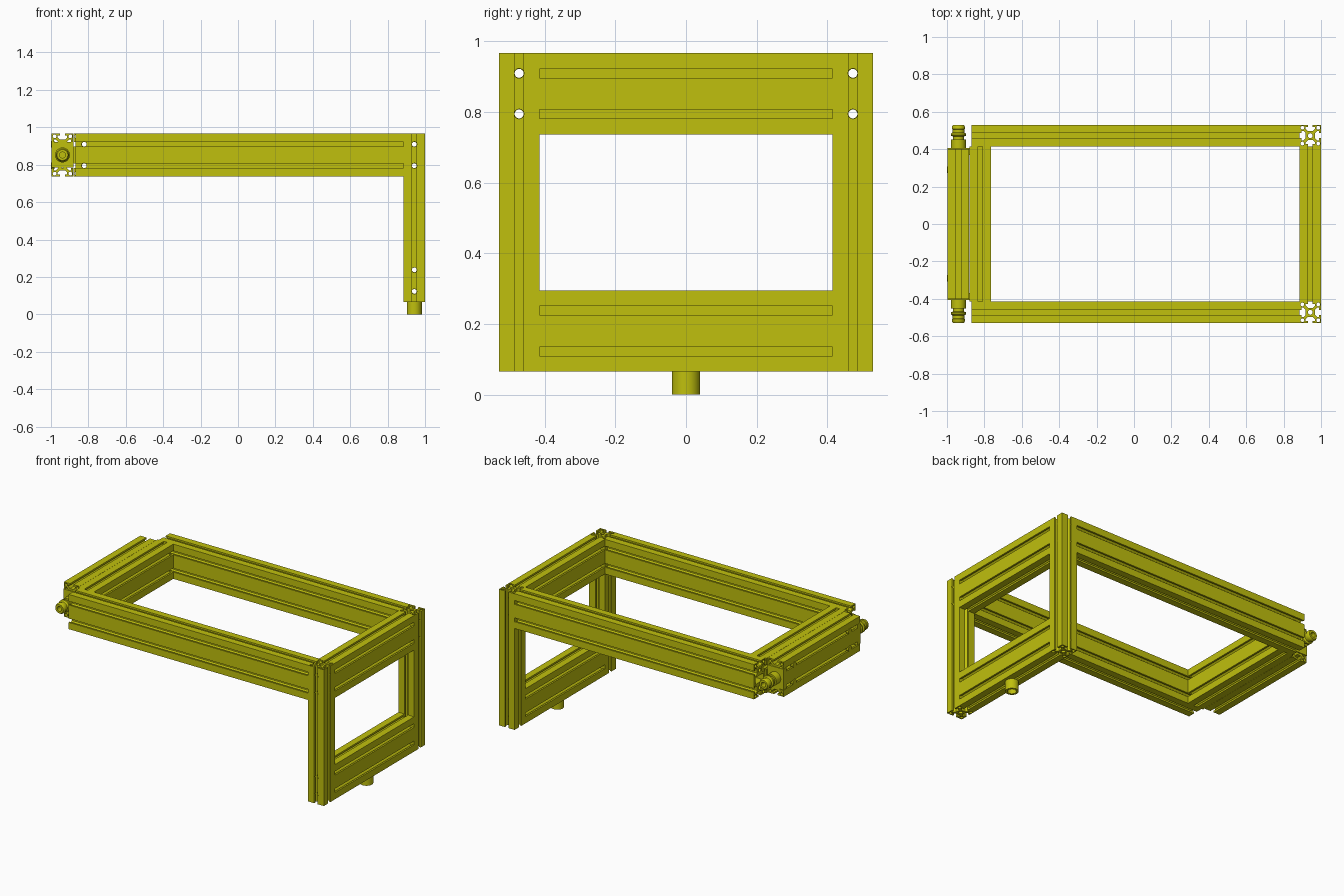
import bpy, bmesh, math
from mathutils import Vector, Matrix

if "Cube" in bpy.data.objects:
    bpy.data.objects.remove(bpy.data.objects["Cube"])

CELL = 0.115            # side of one profile cell
MM = CELL / 45          # slot details are laid out on a 45-step cell
mat = bpy.data.materials.new("olive_yellow")
mat.diffuse_color = (0.525, 0.525, 0.004, 1)
mat.use_nodes = True
mat.node_tree.nodes["Principled BSDF"].inputs["Base Color"].default_value = mat.diffuse_color


def finish(bm, name, smooth=False):
    bmesh.ops.recalc_face_normals(bm, faces=bm.faces)
    me = bpy.data.meshes.new(name)
    bm.to_mesh(me)
    bm.free()
    me.materials.append(mat)
    ob = bpy.data.objects.new(name, me)
    bpy.context.collection.objects.link(ob)
    if smooth:
        bpy.ops.object.select_all(action='DESELECT')
        ob.select_set(True)
        bpy.context.view_layer.objects.active = ob
        bpy.ops.object.shade_smooth_by_angle(angle=math.radians(35))
    return ob


def circle(u, v, r, n=16):
    return [(u + r * math.cos(2 * math.pi * i / n), v + r * math.sin(2 * math.pi * i / n)) for i in range(n)]


def profile(cells):
    """Loops of a T-slot profile, one cell wide (u) and some cells tall (v)."""
    hu, hv = 22.5, 22.5 * cells
    slot = [(-5, 0), (-5, 4.5), (-10, 4.5), (-10, 8), (-5, 13),
            (5, 13), (10, 8), (10, 4.5), (5, 4.5), (5, 0)]
    mids = [45 * (i - (cells - 1) / 2) for i in range(cells)]
    outer = []
    for corner, t, inward, centres in (
            ((-hu, -hv), (1, 0), (0, 1), [0]), ((hu, -hv), (0, 1), (-1, 0), mids),
            ((hu, hv), (-1, 0), (0, -1), [0]), ((-hu, hv), (0, -1), (1, 0), mids)):
        outer.append(corner)
        half = hu if t[0] else hv
        for c in centres:
            for a, d in slot:
                k = half + c + a
                outer.append((corner[0] + t[0] * k + inward[0] * d, corner[1] + t[1] * k + inward[1] * d))
    loops = [outer] + [circle(0, m, 5) for m in mids]
    loops += [circle(su * (hu - 6), sv * (hv - 6), 4, 12) for su in (-1, 1) for sv in (-1, 1)]
    if cells == 2:
        loops.append([(-16, -9), (16, -9), (16, 9), (-16, 9)])
    return [[(u * MM, v * MM) for u, v in lp] for lp in loops]


def place(axis, u, v, w):
    return Vector({'x': (w, u, v), 'y': (u, w, v), 'z': (u, v, w)}[axis])


def extrusion(name, cells, axis, u, v, start, end, drills=()):
    """Slotted bar along an axis, centred on (u, v), with drilled cross holes."""
    bm = bmesh.new()
    edges = []
    for lp in profile(cells):
        vs = [bm.verts.new(place(axis, u + a, v + b, start)) for a, b in lp]
        edges += [bm.edges.new((vs[i - 1], vs[i])) for i in range(len(vs))]
    bmesh.ops.triangle_fill(bm, use_beauty=True, edges=edges)
    res = bmesh.ops.extrude_face_region(bm, geom=bm.faces[:], use_keep_orig=True)
    bmesh.ops.translate(bm, vec=place(axis, 0, 0, end - start),
                        verts=[g for g in res['geom'] if isinstance(g, bmesh.types.BMVert)])
    ob = finish(bm, name)
    for i, (centre, direction) in enumerate(drills):
        cut = rod(name + "_drill", centre, direction, 0.0137, 0.2)
        cut.hide_render = True
        mod = ob.modifiers.new("hole%d" % i, 'BOOLEAN')
        mod.object, mod.operation, mod.solver = cut, 'DIFFERENCE', 'EXACT'
    if drills:
        # bake the holes, then drop the cutters
        dg = bpy.context.evaluated_depsgraph_get()
        me = bpy.data.meshes.new_from_object(ob.evaluated_get(dg))
        cutters = [m.object for m in ob.modifiers]
        ob.modifiers.clear()
        ob.data = me
        for c in cutters:
            bpy.data.objects.remove(c)
    return ob


def rod(name, centre, direction, r, length):
    bm = bmesh.new()
    rot = Vector((0, 0, 1)).rotation_difference(Vector(direction)).to_matrix().to_4x4()
    bmesh.ops.create_cone(bm, cap_ends=True, segments=20, radius1=r, radius2=r, depth=length,
                          matrix=Matrix.Translation(centre) @ rot)
    return finish(bm, name)


def box(name, lo, hi):
    bm = bmesh.new()
    bmesh.ops.create_cube(bm, size=1)
    for v in bm.verts:
        v.co = [a + (c + 0.5) * (b - a) for a, b, c in zip(lo, hi, v.co)]
    return finish(bm, name)


def lathe(name, centre, direction, pts, n=32):
    """Closed ring of (radius, distance) points spun about a direction."""
    bm = bmesh.new()
    rot = Vector((0, 0, 1)).rotation_difference(Vector(direction)).to_matrix()
    rings = [[bm.verts.new(Vector(centre) + rot @ Vector((r * math.cos(2 * math.pi * i / n),
              r * math.sin(2 * math.pi * i / n), d))) for i in range(n)] for r, d in pts]
    for k in range(len(rings)):
        a, b = rings[k - 1], rings[k]
        for i in range(n):
            bm.faces.new((a[i - 1], a[i], b[i], b[i - 1]))
    return finish(bm, name, smooth=True)


TOP, BOT, YR, XL = 0.852, 0.18, 0.4725, 0.9425   # bar centre lines
X, Y = (1, 0, 0), (0, 1, 0)
OFF = CELL / 2

for side, s in (("front", -1), ("back", 1)):
    y = s * YR
    # long side rail, drilled where the inner crossbar bolts on
    extrusion(side + "_rail", 2, 'x', y, TOP, -0.87, 0.885,
              [((-0.8225, y, TOP + o), Y) for o in (-OFF, OFF)])
    # upright leg, drilled for the rails and crossbars
    holes = [((XL, y, z + o), Y) for z in (TOP, BOT) for o in (-OFF, OFF)]
    holes += [((XL, y, TOP + o), X) for o in (-OFF, OFF)]
    extrusion(side + "_leg", 1, 'z', XL, y, 0.065, 0.967, holes)

# crossbars
extrusion("upper_crossbar", 2, 'y', XL, TOP, -0.415, 0.415)
extrusion("lower_crossbar", 2, 'y', XL, BOT, -0.415, 0.415)
extrusion("inner_crossbar", 2, 'y', -0.8225, TOP, -0.415, 0.415)
extrusion("outer_bar", 2, 'y', -0.9385, TOP, -0.40, 0.40)

# end plates, stepped couplings and bolt heads on the outer bar
for side, s in (("front", -1), ("back", 1)):
    ys = sorted((s * 0.37, s * 0.405))
    box(side + "_end_plate", (-0.997, ys[0], 0.785), (-0.879, ys[1], 0.922))
    lathe(side + "_coupling", (-0.9385, 0, TOP), (0, s, 0),
          [(0.016, 0.40), (0.040, 0.40), (0.040, 0.452), (0.029, 0.452), (0.029, 0.468),
           (0.040, 0.472), (0.040, 0.482), (0.031, 0.490), (0.031, 0.505), (0.035, 0.508),
           (0.035, 0.520), (0.029, 0.53), (0.016, 0.53)])
    for z in (TOP - OFF, TOP + OFF):
        rod(side + "_bolt_head", (-0.99, s * 0.29, z), X, 0.018, 0.02)

# hollow foot under the lower crossbar
lathe("foot", (XL, 0, 0), (0, 0, 1), [(0.027, 0), (0.04, 0), (0.04, 0.066), (0.027, 0.066)])
